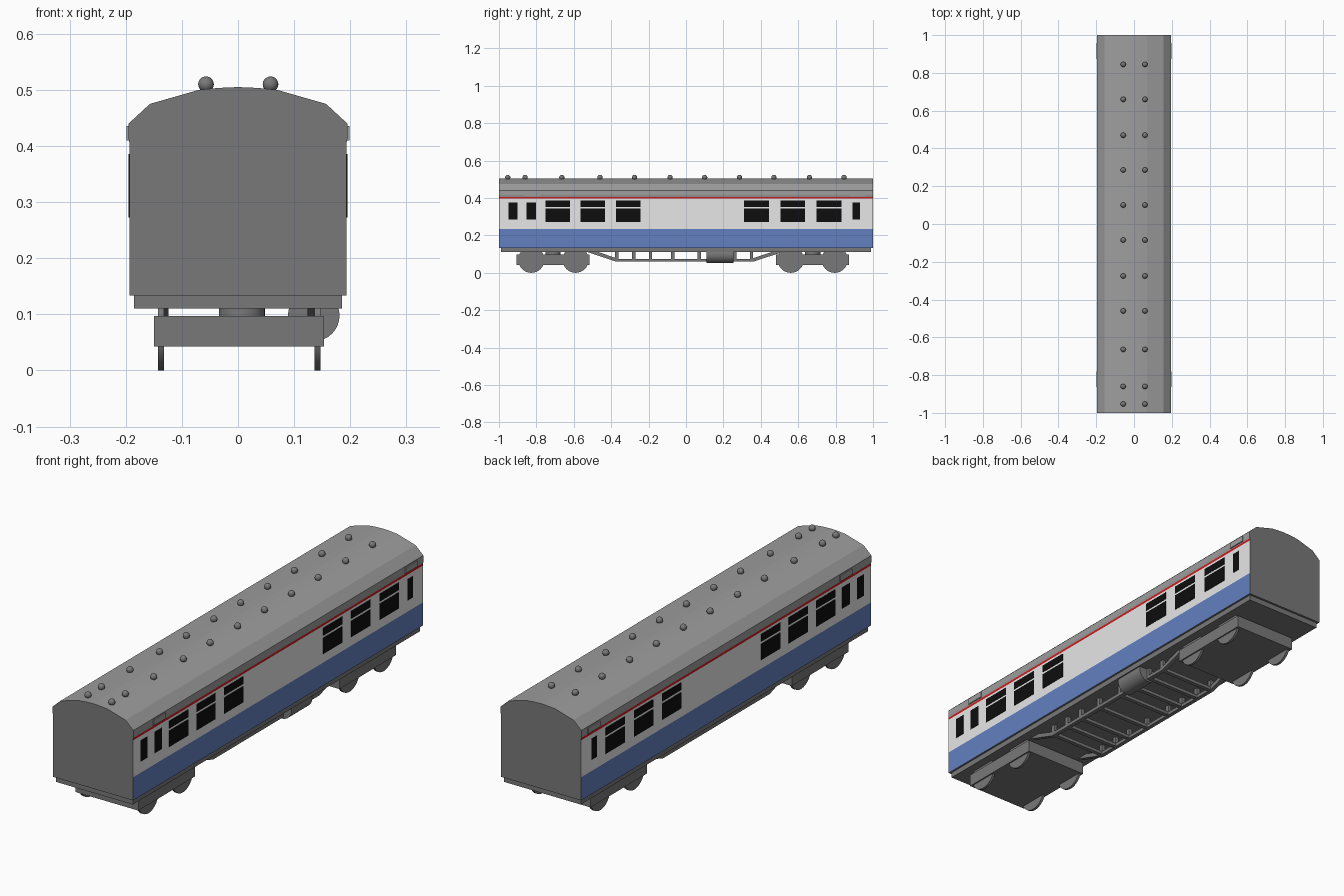
import bpy, bmesh, math
from mathutils import Vector

if "Cube" in bpy.data.objects:
    bpy.data.objects.remove(bpy.data.objects["Cube"])


def material(name, rgb):
    m = bpy.data.materials.new(name)
    m.diffuse_color = (*rgb, 1)
    m.use_nodes = True
    m.node_tree.nodes["Principled BSDF"].inputs["Base Color"].default_value = m.diffuse_color
    return m


DARK = material("underframe grey", (0.19, 0.19, 0.19))
ROOF = material("roof grey", (0.34, 0.34, 0.34))
WHITE = material("white panel", (0.8, 0.8, 0.8))
BLUE = material("blue panel", (0.123, 0.216, 0.53))
RED = material("red stripe", (0.6, 0.01, 0.01))
BLACK = material("window black", (0.004, 0.004, 0.004))


def finish(name, bm, mats, smooth=False):
    bmesh.ops.recalc_face_normals(bm, faces=bm.faces[:])
    mesh = bpy.data.meshes.new(name)
    bm.to_mesh(mesh)
    bm.free()
    for m in mats:
        mesh.materials.append(m)
    ob = bpy.data.objects.new(name, mesh)
    bpy.context.collection.objects.link(ob)
    if smooth:
        bpy.ops.object.select_all(action='DESELECT')
        ob.select_set(True)
        bpy.context.view_layer.objects.active = ob
        bpy.ops.object.shade_smooth_by_angle(angle=math.radians(35))
    return ob


def box(name, x, y, z, mat):
    """Box from (min, max) ranges."""
    bm = bmesh.new()
    bmesh.ops.create_cube(bm, size=1)
    for v in bm.verts:
        v.co = Vector([r[0] + (c + 0.5) * (r[1] - r[0]) for c, r in zip(v.co, (x, y, z))])
    return finish(name, bm, [mat])


def cylinder(name, centre, radius, length, axis, mat):
    bm = bmesh.new()
    bmesh.ops.create_cone(bm, cap_ends=True, segments=32, radius1=radius, radius2=radius, depth=length)
    rot = Vector((0, 0, 1)).rotation_difference(Vector(axis)).to_matrix()
    for v in bm.verts:
        v.co = rot @ v.co + Vector(centre)
    return finish(name, bm, [mat], True)


def extrude(bm, pts, shift):
    """Prism from a ring of points."""
    face = bm.faces.new([bm.verts.new(p) for p in pts])
    new = bmesh.ops.extrude_face_region(bm, geom=[face])["geom"]
    # the source face is kept as the opposite cap
    bmesh.ops.translate(bm, vec=shift, verts=[g for g in new if isinstance(g, bmesh.types.BMVert)])
    if not face.is_valid or len(bm.faces) < len(pts) + 2:
        bmesh.ops.holes_fill(bm, edges=bm.edges[:])


# Coach body with curved roof, coloured by direction and height
half = [(0.1935, 0.134), (0.1935, 0.235), (0.1935, 0.396), (0.1935, 0.406), (0.1955, 0.415),
        (0.195, 0.44), (0.157, 0.475), (0.07, 0.5), (0.035, 0.5035), (0, 0.505)]
ring = half + [(-x, z) for x, z in reversed(half[:-1])]
bm = bmesh.new()
extrude(bm, [(x, -1, z) for x, z in ring], (0, 2, 0))
bmesh.ops.recalc_face_normals(bm, faces=bm.faces[:])
for f in bm.faces:
    z = f.calc_center_median().z
    if abs(f.normal.y) > 0.9 or f.normal.z < -0.9:
        f.material_index = 0
    else:
        f.material_index = 1 if z > 0.406 else 4 if z > 0.396 else 2 if z > 0.235 else 3
finish("coach_body", bm, [DARK, ROOF, WHITE, BLUE, RED])

# Windows, door lights and rain strips on both sides
wide = [-0.685, -0.498, -0.308, 0.377, 0.57, 0.765]
doors = [(-0.926, 0.048), (-0.827, 0.052), (0.91, 0.038)]
for side in (-1, 1):
    sx = sorted((side * 0.19, side * 0.195))
    for y in wide:
        box("upper_window", sx, (y - 0.066, y + 0.066), (0.353, 0.386), BLACK)
        box("lower_window", sx, (y - 0.066, y + 0.066), (0.273, 0.343), BLACK)
    for y, w in doors:
        box("door_window", sx, (y - w / 2, y + w / 2), (0.284, 0.376), BLACK)
    for y in (-0.822, 0.915):
        box("rain_strip", sorted((side * 0.192, side * 0.199)), (y - 0.042, y + 0.042), (0.41, 0.436), ROOF)

# Roof vents in two rows
for y in (-0.953, -0.86, -0.664, -0.46, -0.275, -0.085, 0.1, 0.286, 0.47, 0.66, 0.845):
    for x in (-0.057, 0.058):
        bm = bmesh.new()
        bmesh.ops.create_uvsphere(bm, u_segments=16, v_segments=10, radius=0.014)
        bmesh.ops.translate(bm, vec=(x, y, 0.51), verts=bm.verts[:])
        finish("roof_vent", bm, [DARK], True)

# Floor frame
box("floor_frame", (-0.185, 0.185), (-0.99, 0.99), (0.11, 0.134), DARK)

# Bogies with pivots and wheels
for y, wheels in ((-0.711, (-0.827, -0.59)), (0.677, (0.56, 0.795))):
    box("bogie_frame", (-0.15, 0.153), (y - 0.195, y + 0.195), (0.043, 0.097), DARK)
    cylinder("bogie_pivot", (0.007, y, 0.104), 0.041, 0.018, (0, 0, 1), DARK)
    for wy in wheels:
        for wx in (-0.1375, 0.1415):
            cylinder("wheel", (wx, wy, 0.07), 0.07, 0.011, (1, 0, 0), DARK)

# Trussed side rails, posts and cross bars
truss = [(-0.53, 0.112), (-0.375, 0.06), (0.36, 0.06), (0.52, 0.112),
         (0.46, 0.112), (0.35, 0.075), (-0.365, 0.075), (-0.47, 0.112)]
for x in (-0.142, 0.124):
    bm = bmesh.new()
    extrude(bm, [(x, y, z) for y, z in truss], (0.018, 0, 0))
    finish("truss_rail", bm, [DARK])
for y in (-0.37, -0.28, -0.19, -0.07, 0.07, 0.16, 0.26, 0.35):
    for x in (-0.133, 0.133):
        box("truss_post", (x - 0.008, x + 0.008), (y - 0.009, y + 0.009), (0.065, 0.112), DARK)
    box("cross_bar", (-0.13, 0.13), (y - 0.009, y + 0.009), (0.062, 0.076), DARK)

# Air tank under the right side
cylinder("air_tank", (0.135, 0.182, 0.098), 0.046, 0.144, (0, 1, 0), DARK)
